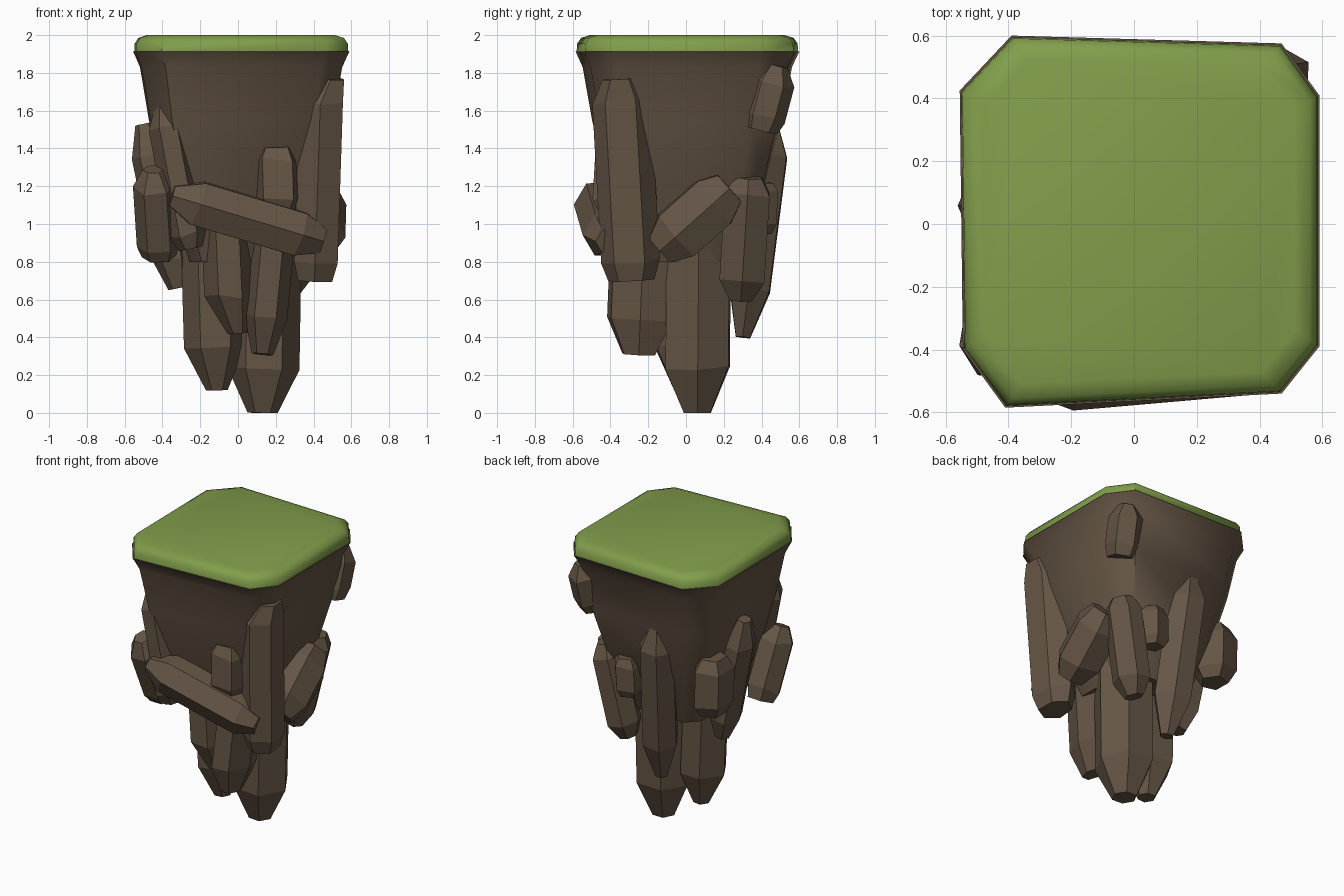
import bpy, bmesh, math, random
from mathutils import Vector

if "Cube" in bpy.data.objects:
    bpy.data.objects.remove(bpy.data.objects["Cube"])

random.seed(4)


def material(name, rgb):
    m = bpy.data.materials.new(name)
    m.diffuse_color = (*rgb, 1)
    m.use_nodes = True
    m.node_tree.nodes["Principled BSDF"].inputs["Base Color"].default_value = m.diffuse_color
    return m


BROWN = material("earth_brown", (0.13, 0.092, 0.06))
GREEN = material("grass_green", (0.22, 0.34, 0.07))


def loft(name, rings, mat, smooth=None):
    """Closed solid through a list of equal-length point rings."""
    bm = bmesh.new()
    vs = [[bm.verts.new(p) for p in r] for r in rings]
    n = len(vs[0])
    for a, b in zip(vs, vs[1:]):
        for i in range(n):
            j = (i + 1) % n
            bm.faces.new((a[i], a[j], b[j], b[i]))
    bm.faces.new(vs[0])
    bm.faces.new(vs[-1])
    bmesh.ops.recalc_face_normals(bm, faces=bm.faces)
    me = bpy.data.meshes.new(name)
    bm.to_mesh(me)
    bm.free()
    me.materials.append(mat)
    ob = bpy.data.objects.new(name, me)
    bpy.context.collection.objects.link(ob)
    if smooth:
        bpy.ops.object.select_all(action='DESELECT')
        ob.select_set(True)
        bpy.context.view_layer.objects.active = ob
        bpy.ops.object.shade_smooth_by_angle(angle=math.radians(smooth))
    return ob


# shared outline of the island, seen from above
OUTLINE = [(-0.41, -0.585), (0.47, -0.54), (0.59, -0.39), (0.59, 0.41),
           (0.47, 0.575), (-0.39, 0.6), (-0.555, 0.425), (-0.545, -0.4)]


def layers(profile):
    return [[(x * s, y * s, z) for x, y in OUTLINE] for z, s in profile]


# grass cap with rolled edge
loft("grass_cap", layers([(1.912, 0.99), (1.955, 0.985), (1.985, 0.95), (2.0, 0.87)]),
     GREEN, 50)

# tapering earth body with a flared lip
loft("earth_body", layers([(1.912, 1.0), (1.895, 0.985), (1.83, 0.935), (1.55, 0.85),
                           (1.2, 0.70), (0.8, 0.47)]), BROWN, 50)


def shard(name, top, bottom, ru, rv, bev=(0.12, 0.25), tip=(0.5, 0.45), n=6, roll=0, drift=(0, 0)):
    """Faceted crystal-like rock from top to bottom, narrowed at both ends."""
    a, b = Vector(top), Vector(bottom)
    axis = (b - a).normalized()
    v = Vector((0, 1, 0))
    v = (v - axis * v.dot(axis)).normalized()
    u = v.cross(axis)
    if u.x < 0:
        u = -u
    jit = [random.uniform(0.92, 1.08) for _ in range(n)]
    rings = []
    for t, s, off in ((0, tip[0], drift[0]), (bev[0], 1, 0), (1 - bev[1], 1, 0), (1, tip[1], drift[1])):
        c = a.lerp(b, t) + u * off
        ring = []
        for i in range(n):
            ang = math.radians(roll) + 2 * math.pi * i / n
            ring.append(c + (u * math.cos(ang) * ru + v * math.sin(ang) * rv) * s * jit[i]
                        + axis * random.uniform(-0.015, 0.015) * (0 < t < 1))
        rings.append(ring)
    loft(name, rings, BROWN)


# hanging spikes under the island
shard("hanging_spike_main", (0.15, 0.07, 1.2), (0.13, 0.06, 0.0), 0.2, 0.2, (0.1, 0.2), (0.6, 0.42))
shard("hanging_spike_left", (-0.14, -0.03, 1.15), (-0.11, -0.01, 0.12), 0.16, 0.17, (0.1, 0.22), (0.6, 0.35))
shard("hanging_spike_front_right", (0.2, -0.22, 1.05), (0.13, -0.25, 0.31), 0.115, 0.19, (0.1, 0.27), (0.6, 0.5))
shard("hanging_spike_front", (-0.06, -0.24, 1.1), (-0.03, -0.22, 0.42), 0.13, 0.18, (0.1, 0.3), (0.6, 0.4), drift=(0, 0.03))

# upright slab on the front right corner
shard("front_right_slab", (0.44, -0.35, 1.77), (0.405, -0.29, 0.7), 0.13, 0.16, (0.11, 0.1),
      (0.6, 0.78), roll=30, drift=(0.05, 0))

# leaning boulder on the right side
shard("right_boulder", (0.43, 0.23, 1.19), (0.42, -0.14, 0.86), 0.15, 0.16, (0.22, 0.25), (0.65, 0.6))

# slanted bar across the front
shard("front_bar", (-0.35, -0.48, 1.15), (0.45, -0.41, 0.91), 0.13, 0.12, (0.18, 0.15), (0.45, 0.55), roll=30)

# block above the bar
shard("front_block", (0.2, -0.36, 1.4), (0.21, -0.38, 1.06), 0.13, 0.14, (0.2, 0.2), (0.75, 0.7), n=5, roll=20)

# tall shard on the front left corner
shard("front_left_shard", (-0.4, -0.38, 1.67), (-0.25, -0.36, 0.87), 0.1, 0.13, (0.18, 0.1), (0.3, 0.65))

# leaning boulder below it
shard("left_boulder", (-0.45, -0.42, 1.29), (-0.42, -0.24, 0.83), 0.12, 0.13, (0.2, 0.15), (0.5, 0.8))

# long shard on the left side
shard("left_shard", (-0.5, 0.06, 1.53), (-0.32, 0.05, 0.66), 0.105, 0.11, (0.2, 0.18), (0.45, 0.5))

# chunk on the back left corner
shard("back_left_chunk", (-0.42, 0.3, 1.34), (-0.41, 0.3, 0.94), 0.13, 0.15, (0.22, 0.2), (0.65, 0.65), n=5)

# long shard down the back
shard("back_long_shard", (-0.09, 0.45, 1.57), (-0.02, 0.3, 0.4), 0.13, 0.13, (0.17, 0.22), (0.25, 0.35))

# small block on the back
shard("back_small_block", (0.18, 0.4, 1.22), (0.17, 0.39, 0.95), 0.1, 0.09, (0.2, 0.2), (0.7, 0.7), n=5)

# leaning shard on the back right
shard("back_right_shard", (0.38, 0.33, 1.25), (0.24, 0.29, 0.6), 0.11, 0.13, (0.12, 0.18), (0.6, 0.5))

# boulder high on the back right corner
shard("high_back_boulder", (0.46, 0.48, 1.84), (0.44, 0.39, 1.5), 0.115, 0.12, (0.25, 0.2), (0.5, 0.8), roll=30)
